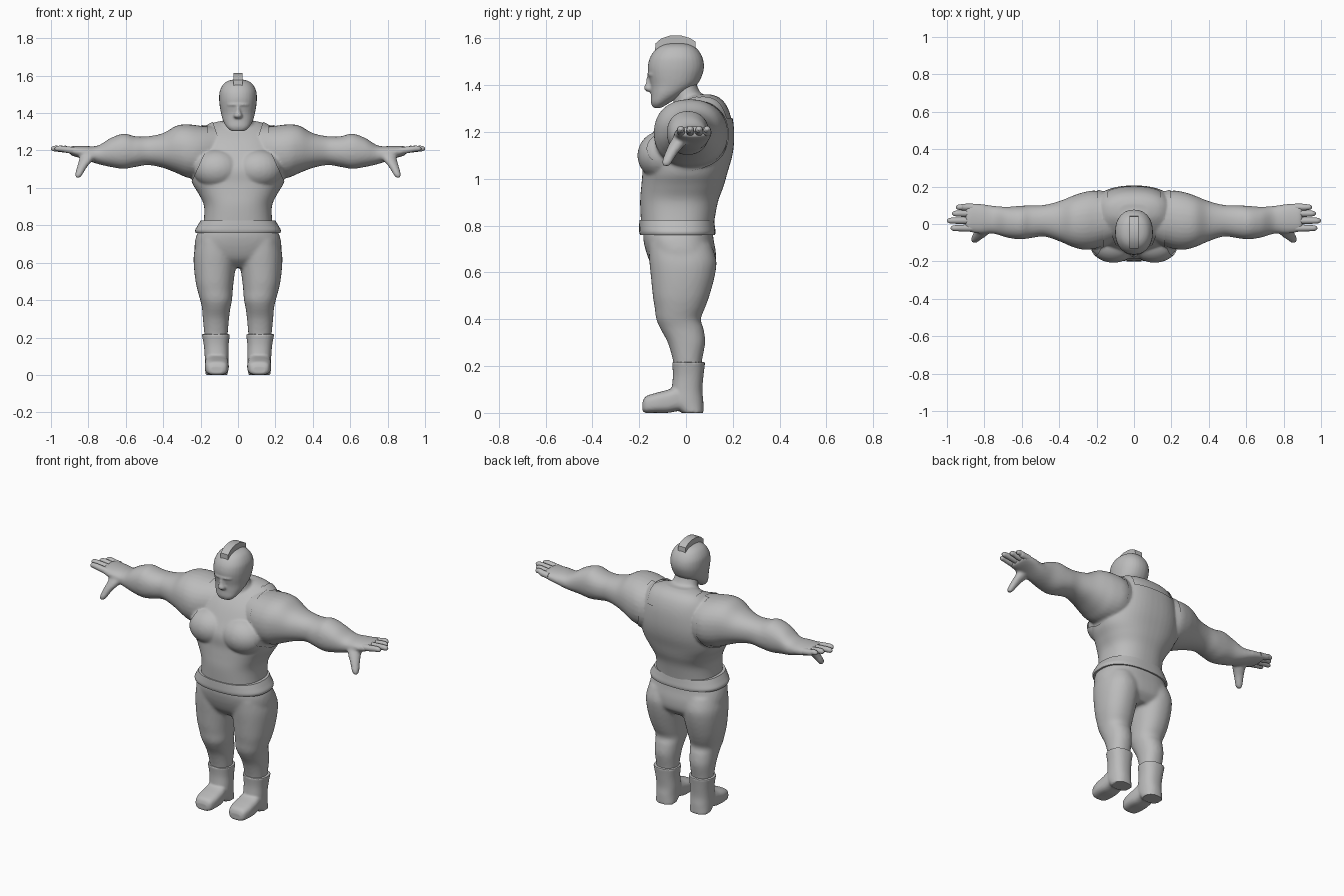
import bpy, bmesh, math
from mathutils import Vector

if "Cube" in bpy.data.objects:
    bpy.data.objects.remove(bpy.data.objects["Cube"])

grey = bpy.data.materials.new("plain_grey")
grey.diffuse_color = (0.5, 0.5, 0.5, 1)
grey.use_nodes = True
grey.node_tree.nodes["Principled BSDF"].inputs["Base Color"].default_value = grey.diffuse_color


def resample(rows, steps=5):
    """Smooth curve through the section rows."""
    out = []
    for i in range(len(rows) - 1):
        p = [Vector(rows[max(0, min(len(rows) - 1, i + k))]) for k in (-1, 0, 1, 2)]
        for s in range(steps):
            t = s / steps
            out.append(0.5 * (2 * p[1] + (p[2] - p[0]) * t
                              + (2 * p[0] - 5 * p[1] + 4 * p[2] - p[3]) * t * t
                              + (3 * p[1] - p[0] - 3 * p[2] + p[3]) * t ** 3))
    return out + [Vector(rows[-1])]


def loft(bm, axis, rows, power=2.0, side=1, n=32, steps=5):
    """Rounded sections along an axis; row = (position, min a, max a, min b, max b)."""
    a, b = [k for k in range(3) if k != axis]
    rings = []
    for t, a0, a1, b0, b1 in resample([Vector(r) for r in rows], steps):
        ring = []
        for i in range(n):
            c, s = math.cos(2 * math.pi * i / n), math.sin(2 * math.pi * i / n)
            co = [0, 0, 0]
            co[axis] = t
            co[a] = (a0 + a1) / 2 + (a1 - a0) / 2 * math.copysign(abs(c) ** (2 / power), c)
            co[b] = (b0 + b1) / 2 + (b1 - b0) / 2 * math.copysign(abs(s) ** (2 / power), s)
            co[0] *= side
            ring.append(bm.verts.new(co))
        rings.append(ring)
    for r0, r1 in zip(rings, rings[1:]):
        for i in range(n):
            bm.faces.new((r0[i], r0[(i + 1) % n], r1[(i + 1) % n], r1[i]))
    bm.faces.new(rings[0])
    bm.faces.new(rings[-1])


def ball(bm, centre, radii):
    new = bmesh.ops.create_uvsphere(bm, u_segments=24, v_segments=14, radius=1)["verts"]
    for v in new:
        v.co = Vector([c + r * k for c, r, k in zip(centre, radii, v.co)])


def finish(bm, name, voxel=0, smooth=0, recalc=True):
    """Make the object, optionally fusing its parts into one smooth skin."""
    if recalc:
        bmesh.ops.recalc_face_normals(bm, faces=bm.faces)
    me = bpy.data.meshes.new(name)
    bm.to_mesh(me)
    bm.free()
    ob = bpy.data.objects.new(name, me)
    bpy.context.collection.objects.link(ob)
    if voxel:
        m = ob.modifiers.new("fuse", "REMESH")
        m.mode, m.voxel_size = "VOXEL", voxel
        m = ob.modifiers.new("soften", "SMOOTH")
        m.factor, m.iterations = 0.5, smooth
        bpy.context.view_layer.update()
        ev = ob.evaluated_get(bpy.context.evaluated_depsgraph_get())
        ob.data = bpy.data.meshes.new_from_object(ev)
        ob.modifiers.clear()
    ob.data.materials.clear()
    ob.data.materials.append(grey)
    bpy.ops.object.select_all(action="DESELECT")
    ob.select_set(True)
    bpy.context.view_layer.objects.active = ob
    bpy.ops.object.shade_smooth_by_angle(angle=math.radians(40))
    return ob


# Body: torso, neck, chest, arms, palms and thumbs fused
bm = bmesh.new()
torso = [(.79, .18, -.185, .11), (.9, .175, -.19, .13), (.97, .205, -.185, .155),
         (1.03, .24, -.18, .172), (1.1, .25, -.18, .192), (1.17, .24, -.15, .2),
         (1.25, .215, -.105, .195), (1.31, .185, -.05, .175), (1.345, .14, 0, .145),
         (1.36, .08, .03, .11)]
loft(bm, 2, [(z, -w, w, f, b) for z, w, f, b in torso], 2.4, n=48)
loft(bm, 2, [(1.24, -.1, .1, -.06, .14), (1.32, -.085, .085, -.055, .1),
             (1.38, -.07, .07, -.055, .055), (1.43, -.065, .065, -.05, .04)])
for s in (1, -1):
    ball(bm, (.11 * s, -.1, 1.1), (.125, .102, .1))
    loft(bm, 0, [(.1, -.09, .15, 1.07, 1.32), (.2, -.13, .178, 1.05, 1.332),
                 (.27, -.137, .17, 1.055, 1.34), (.33, -.122, .15, 1.08, 1.332),
                 (.4, -.092, .122, 1.107, 1.293), (.48, -.067, .102, 1.122, 1.276),
                 (.55, -.075, .1, 1.112, 1.276), (.61, -.082, .097, 1.102, 1.29),
                 (.68, -.072, .092, 1.112, 1.267), (.75, -.052, .097, 1.128, 1.226),
                 (.82, -.052, .107, 1.152, 1.224), (.88, -.043, .108, 1.17, 1.224),
                 (.9, -.035, .1, 1.18, 1.218)], 2.2, s)
    loft(bm, 2, [(1.2, .74, .84, -.04, .03), (1.15, .775, .85, -.072, 0),
                 (1.11, .808, .862, -.09, -.035), (1.07, .832, .872, -.104, -.06),
                 (1.055, .845, .868, -.098, -.07)], 2, s)
body = finish(bm, "body", .008, 6)

# Fingers
bm = bmesh.new()
for s in (1, -1):
    for y, tip in ((-.022, .98), (.018, 1.0), (.056, .972), (.09, .952)):
        loft(bm, 0, [(x, y - r, y + r, z - r, z + r) for x, z, r in
                     ((.86, 1.197, .019), (.91, 1.204, .018), (tip - .03, 1.21, .016),
                      (tip - .01, 1.21, .013), (tip, 1.209, .004))], 2, s, 14, 4)
finish(bm, "fingers")

# Sleeveless shirt: a skin-tight shell trimmed at neckline and armholes
bm = bmesh.new()
bm.from_mesh(body.data)
bm.normal_update()
offsets = [(v, v.normal.copy()) for v in bm.verts]
for v, nrm in offsets:
    v.co += nrm * .006
for s in (1, -1):
    for px, pz, nx, nz in ((0, 1.18, -.58, 1), (.095, 1.235, 1, -.33), (.14, 1, 1, 0),
                           (.165, 1, 1, 0), (.195, 1, 1, 0), (.145, 1.26, 1, .457),
                           (0, 1.26, 0, 1)):
        bmesh.ops.bisect_plane(bm, geom=bm.verts[:] + bm.edges[:] + bm.faces[:], dist=1e-5,
                               plane_co=(px * s, 0, pz), plane_no=(nx * s, 0, nz))
bmesh.ops.bisect_plane(bm, geom=bm.verts[:] + bm.edges[:] + bm.faces[:], dist=1e-5,
                       plane_co=(0, .05, 0), plane_no=(0, 1, 0))


def off_shirt(c):
    x, back = abs(c.x), c.y > .05
    arm = x > (.195 if back else .165) and x + .457 * c.z > .721
    if back:
        neck = c.z > 1.26 and x < .14
    else:
        neck = c.z > 1.18 + .58 * x and x < .095 + (c.z - 1.235) * .33
    return arm or neck


bmesh.ops.delete(bm, geom=[f for f in bm.faces if off_shirt(f.calc_center_median())],
                 context="FACES")
finish(bm, "shirt", recalc=False)

# Head with brow and nose
bm = bmesh.new()
head = [(1.303, .035, -.14, -.105), (1.325, .06, -.15, -.07), (1.36, .08, -.15, -.01),
        (1.4, .091, -.152, .045), (1.44, .098, -.16, .068), (1.48, .101, -.163, .077),
        (1.52, .097, -.153, .07), (1.555, .078, -.128, .048), (1.573, .052, -.098, .02),
        (1.58, .02, -.06, -.015)]
loft(bm, 2, [(z, -w, w, f, b) for z, w, f, b in head], 2.2)
ball(bm, (0, -.13, 1.445), (.065, .037, .014))
loft(bm, 2, [(1.445, -.01, .01, -.165, -.13), (1.41, -.015, .015, -.172, -.13),
             (1.385, -.024, .024, -.18, -.13), (1.372, -.016, .016, -.165, -.13)], 2, 1, 16)
finish(bm, "head", .006, 3)

# Crest of hair
bm = bmesh.new()
outline = [(-.132, 1.53), (-.131, 1.578), (-.105, 1.6), (-.065, 1.613), (-.02, 1.612),
           (.015, 1.602), (.04, 1.587), (.043, 1.54), (-.04, 1.56)]
face = bm.faces.new([bm.verts.new((-.025, y, z)) for y, z in outline])
ext = bmesh.ops.extrude_face_region(bm, geom=[face])["geom"]
bmesh.ops.translate(bm, vec=(.05, 0, 0),
                    verts=[g for g in ext if isinstance(g, bmesh.types.BMVert)])
finish(bm, "hair_crest")

# Trousers: hips and legs fused
bm = bmesh.new()
hips = [(.79, .2, -.182, .112), (.74, .224, -.182, .118), (.68, .232, -.168, .128),
        (.62, .215, -.14, .122), (.575, .12, -.09, .08)]
loft(bm, 2, [(z, -w, w, f, b) for z, w, f, b in hips], 2.4, n=48)
for s in (1, -1):
    loft(bm, 2, [(.72, .02, .22, -.16, .108), (.65, .008, .236, -.157, .13),
                 (.58, .013, .236, -.15, .122), (.5, .023, .227, -.142, .1),
                 (.45, .028, .216, -.134, .082), (.4, .032, .202, -.127, .063),
                 (.36, .04, .193, -.11, .075), (.3, .048, .188, -.078, .082),
                 (.22, .055, .18, -.055, .068), (.17, .06, .175, -.05, .065)], 2.2, s)
finish(bm, "trousers", .01, 5)

# Waistband
bm = bmesh.new()
loft(bm, 2, [(.76, -.226, .226, -.196, .124), (.775, -.229, .229, -.2, .126),
             (.8, -.215, .215, -.2, .123), (.825, -.2, .2, -.199, .12)], 2.4, n=48)
finish(bm, "waistband")

# Boots: shaft, foot and heel fused
for s, name in ((1, "left_boot"), (-1, "right_boot")):
    bm = bmesh.new()
    loft(bm, 2, [(.218, .043, .194, -.06, .082), (.16, .05, .183, -.056, .075),
                 (.1, .05, .178, -.062, .07), (.05, .052, .177, -.07, .074),
                 (0, .055, .174, -.02, .075)], 2.3, s)
    loft(bm, 1, [(-.186, .08, .148, .008, .045), (-.172, .06, .166, 0, .07),
                 (-.13, .05, .177, 0, .085), (-.08, .05, .177, 0, .098),
                 (-.03, .055, .174, .008, .115), (.03, .06, .17, .008, .1)], 3, s)
    finish(bm, name, .006, 3)
